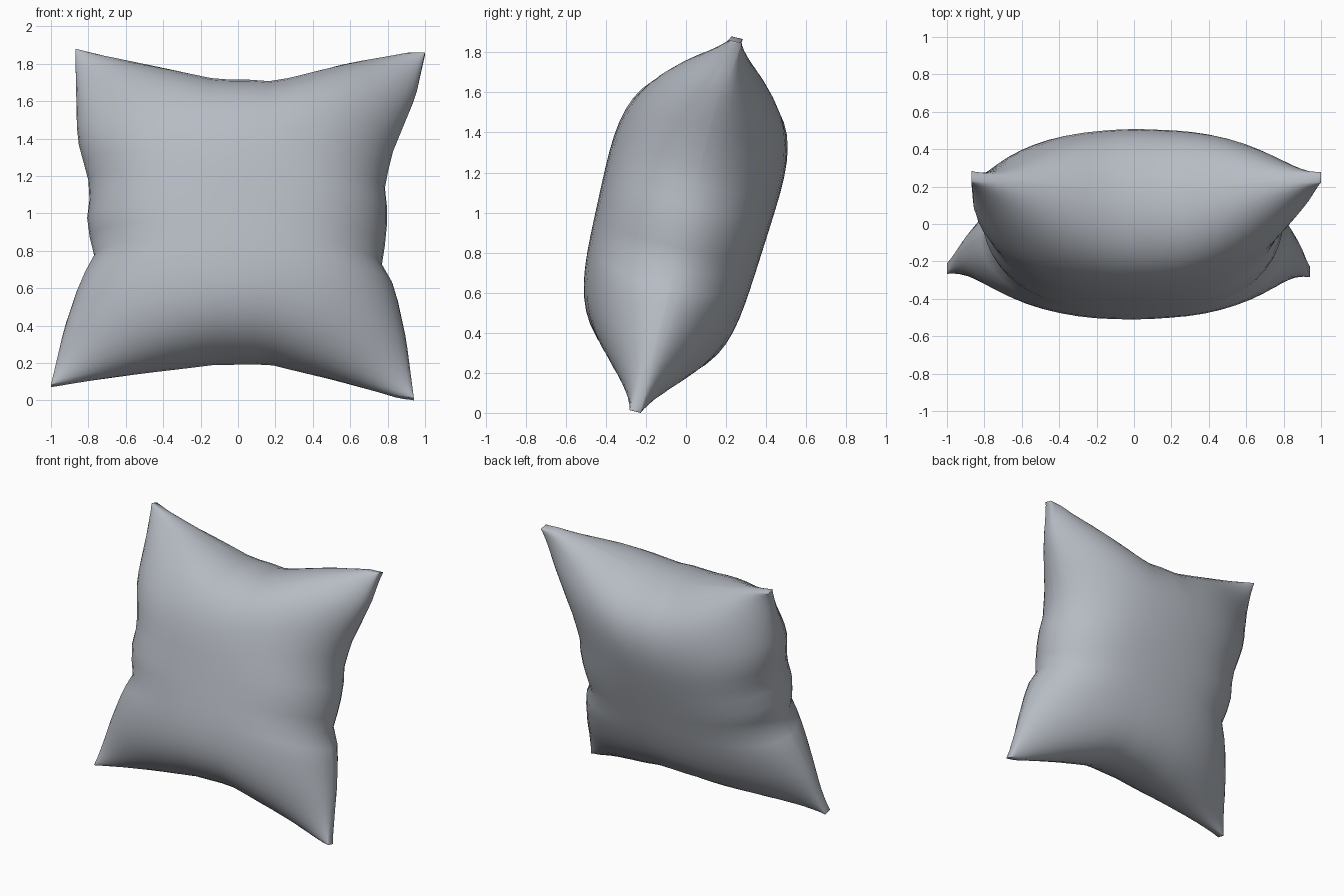
import bpy, bmesh, math
from mathutils import Matrix, Vector

if "Cube" in bpy.data.objects:
    bpy.data.objects.remove(bpy.data.objects["Cube"])

TILT = math.radians(13.5)
MID = 0.94
N = 28

# Seam outline as seen from the front (x, z), corner to corner
left = [(-1, .07), (-.93, .38), (-.84, .65), (-.765, .76), (-.79, .85), (-.81, 1), (-.785, 1.12), (-.86, 1.4), (-.87, 1.88)]
right = [(.94, 0), (.9, .32), (.84, .6), (.765, .73), (.79, .85), (.8, 1), (.785, 1.14), (.82, 1.31), (.95, 1.63), (1, 1.86)]
top = [(-.87, 1.88), (-.44, 1.78), (-.1, 1.7), (.05, 1.7), (.2, 1.69), (.6, 1.8), (.9, 1.86), (1, 1.86)]
bottom = [(-1, .07), (-.5, .15), (-.12, .2), (.02, .2), (.15, .205), (.5, .115), (.86, .01), (.94, 0)]


def along(pts, axis, t):
    """Point on an outline edge, t in 0..1 measured along one axis."""
    a = pts[0][axis] + t * (pts[-1][axis] - pts[0][axis])
    for p, q in zip(pts, pts[1:]):
        if a <= q[axis] + 1e-9:
            k = (a - p[axis]) / (q[axis] - p[axis])
            return Vector(p).lerp(Vector(q), k)
    return Vector(pts[-1])


def seam_patch(a, b):
    """Blend the four outline edges into a sheet."""
    s = along(bottom, 0, a).lerp(along(top, 0, a), b)
    s += along(left, 1, b).lerp(along(right, 1, b), a)
    low = Vector(bottom[0]).lerp(Vector(bottom[-1]), a)
    high = Vector(top[0]).lerp(Vector(top[-1]), a)
    return s - low.lerp(high, b)


def puff(t, power):
    return math.sqrt(max(0, 1 - abs(t) ** power))


def thickness(side, u, v):
    """Stuffing depth of the front (-1) or back (1) panel, slimmer in the corners."""
    if side < 0:
        depth = .455 + .015 * v
        power = 4
    else:
        depth = .405 + .055 * v
        power = 4 if v > 0 else 5
    slim = .9 if side > 0 and v > 0 and u < 0 else .7
    n = depth * (1 - .25 * u * u) * puff(u, 4.5) * puff(v, power)
    return n * (1 - slim * (u * v) ** 2) + .03 * (u * v) ** 4


# Two stuffed panels, the back one fuller towards the top
bm = bmesh.new()
rims = []
for side in (-1, 1):
    grid = []
    for j in range(N + 1):
        v = math.sin(math.pi / 2 * (2 * j / N - 1))
        row = []
        for i in range(N + 1):
            u = math.sin(math.pi / 2 * (2 * i / N - 1))
            p = seam_patch((u + 1) / 2, (v + 1) / 2)
            bend = .03 * v ** 3 * u * u
            row.append(bm.verts.new((p.x, side * thickness(side, u, v) + bend, (p.y - MID) / math.cos(TILT))))
        grid.append(row)
    for j in range(N):
        for i in range(N):
            bm.faces.new((grid[j][i], grid[j][i + 1], grid[j + 1][i + 1], grid[j + 1][i]))
    rims.append(grid[0][:-1] + [r[-1] for r in grid[:-1]] + grid[-1][:0:-1] + [r[0] for r in grid[:0:-1]])
# Close the blunt corner tips, then weld the seam
f, b = rims
for k in range(len(f)):
    bm.faces.new((f[k - 1], f[k], b[k], b[k - 1]))
bmesh.ops.remove_doubles(bm, verts=bm.verts, dist=5e-4)
# Lean the pillow back
bm.transform(Matrix.Translation((0, 0, MID)) @ Matrix.Rotation(-TILT, 4, 'X'))
bmesh.ops.recalc_face_normals(bm, faces=bm.faces)
low = min(v.co.z for v in bm.verts)
bm.transform(Matrix.Translation((0, 0, -low)))
mesh = bpy.data.meshes.new("pillow")
bm.to_mesh(mesh)
bm.free()
mesh.shade_smooth()

fabric = bpy.data.materials.new("grey fabric")
fabric.diffuse_color = (.47, .50, .55, 1)
fabric.use_nodes = True
fabric.node_tree.nodes["Principled BSDF"].inputs["Base Color"].default_value = fabric.diffuse_color
mesh.materials.append(fabric)
bpy.context.collection.objects.link(bpy.data.objects.new("pillow", mesh))
